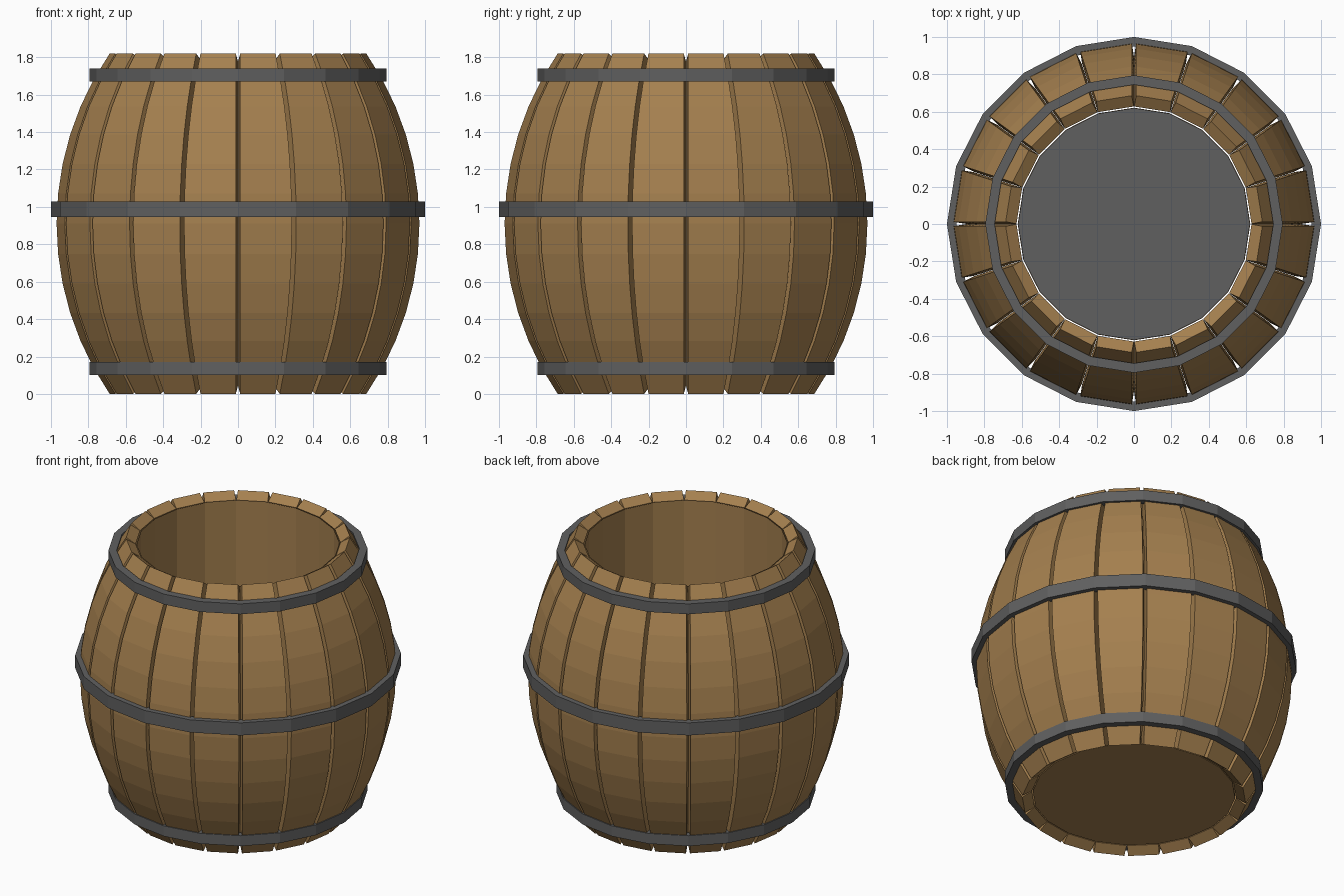
import bpy, bmesh
from math import sin, cos, asin, pi

if "Cube" in bpy.data.objects:
    bpy.data.objects.remove(bpy.data.objects["Cube"])

N = 20                       # staves around the barrel
STEP = 2 * pi / N
HALF_H, MID_R, ARC_R, THICK = 0.91, 0.97, 1.6, 0.07
GAP, ROWS = 0.012, 12


def material(name, rgb):
    m = bpy.data.materials.new(name)
    m.diffuse_color = (*rgb, 1)
    m.use_nodes = True
    m.node_tree.nodes["Principled BSDF"].inputs["Base Color"].default_value = m.diffuse_color
    return m


wood = material("wood", (0.376, 0.216, 0.078))
iron = material("iron", (0.117, 0.117, 0.117))


def finish(name, bm, mat):
    bmesh.ops.recalc_face_normals(bm, faces=bm.faces)
    me = bpy.data.meshes.new(name)
    bm.to_mesh(me)
    bm.free()
    me.materials.append(mat)
    ob = bpy.data.objects.new(name, me)
    bpy.context.collection.objects.link(ob)
    return ob


def ring(bm, r, z):
    return [bm.verts.new((r * cos(i * STEP), r * sin(i * STEP), z)) for i in range(N)]


def bridge(bm, a, b):
    for i in range(len(a)):
        j = (i + 1) % len(a)
        bm.faces.new((a[i], a[j], b[j], b[i]))


# Curved staves, wedge-shaped so grooves narrow towards the inside
def stave(index):
    bm = bmesh.new()
    a0, a1 = index * STEP, (index + 1) * STEP
    end = asin(HALF_H / ARC_R)
    loops = []
    for k in range(ROWS + 1):
        t = end * (2 * k / ROWS - 1)
        loop = []
        for rad, gap, ang in ((ARC_R, GAP, a0), (ARC_R, -GAP, a1),
                              (ARC_R - THICK, -0.001, a1), (ARC_R - THICK, 0.001, a0)):
            r = MID_R - ARC_R + rad * cos(t)
            z = HALF_H + rad * sin(t)
            loop.append(bm.verts.new((r * cos(ang) - gap * sin(ang),
                                      r * sin(ang) + gap * cos(ang), z)))
        loops.append(loop)
    for a, b in zip(loops, loops[1:]):
        bridge(bm, a, b)
    bm.faces.new(loops[0])
    bm.faces.new(loops[-1])
    finish(f"stave_{index + 1}", bm, wood)


for i in range(N):
    stave(i)


# Iron hoops
def hoop(name, r_in, r_out, z0, z1):
    bm = bmesh.new()
    rings = [ring(bm, r, z) for r, z in
             ((r_in, z0), (r_out, z0), (r_out, z1), (r_in, z1))]
    for k in range(4):
        bridge(bm, rings[k], rings[(k + 1) % 4])
    finish(name, bm, iron)


hoop("bottom_hoop", 0.745, 0.795, 0.10, 0.17)
hoop("middle_hoop", 0.95, 1.0, 0.945, 1.03)
hoop("top_hoop", 0.745, 0.795, 1.67, 1.74)

# Straight inner lining with a wooden base
bm = bmesh.new()
low, high = ring(bm, 0.622, 0.04), ring(bm, 0.622, 1.78)
bridge(bm, low, high)
bm.faces.new(low)
finish("inner_lining", bm, wood)

# Grey floor inside
bm = bmesh.new()
low, high = ring(bm, 0.62, 0.05), ring(bm, 0.62, 0.08)
bridge(bm, low, high)
bm.faces.new(low)
bm.faces.new(high)
finish("inner_floor", bm, iron)
